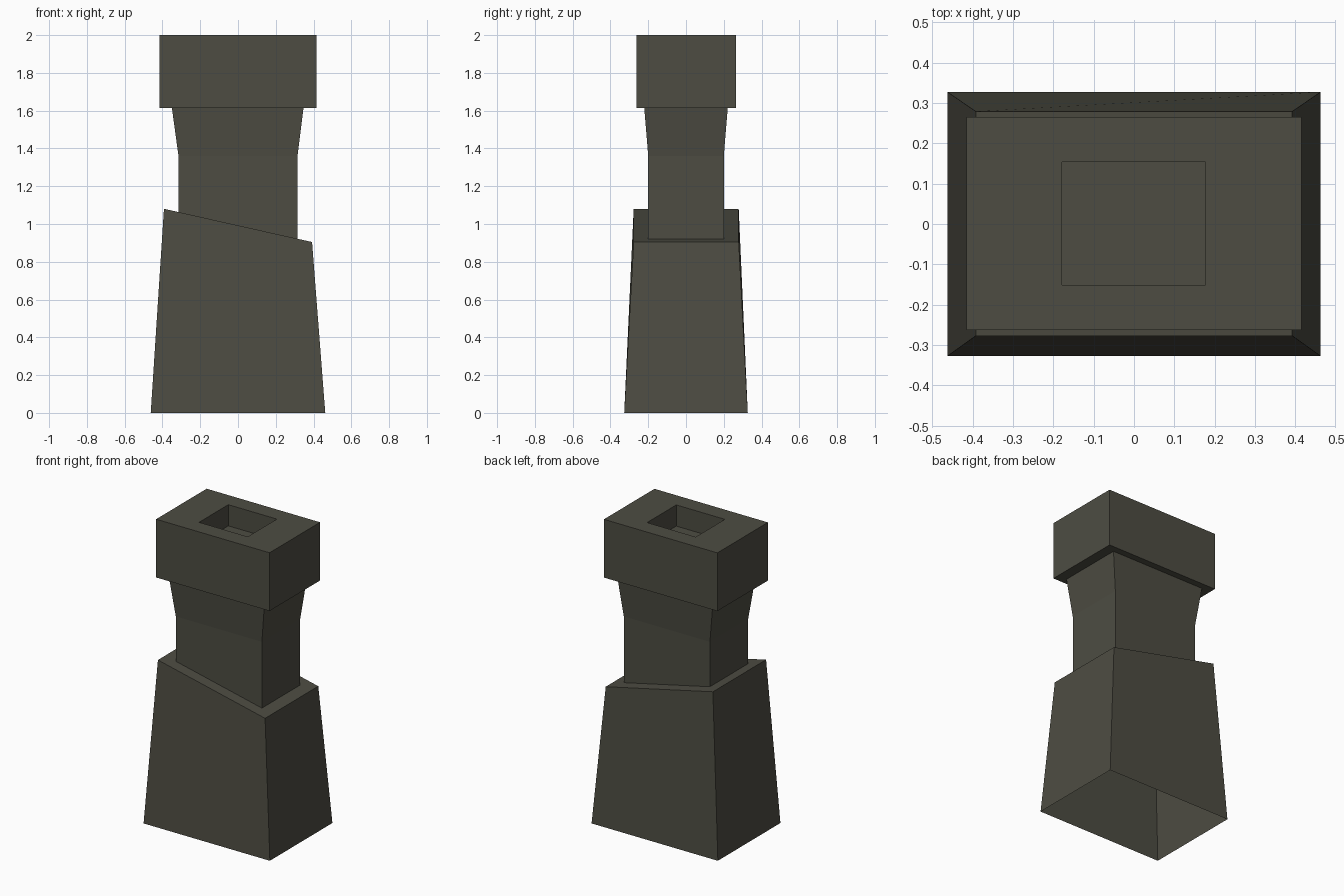
import bpy, bmesh

if "Cube" in bpy.data.objects:
    bpy.data.objects.remove(bpy.data.objects["Cube"])

stone = bpy.data.materials.new("dark olive grey")
stone.diffuse_color = (0.075, 0.073, 0.055, 1)
stone.use_nodes = True
stone.node_tree.nodes["Principled BSDF"].inputs["Base Color"].default_value = stone.diffuse_color


def slant(x):
    # height of the sloping ledge on top of the base
    return 0.9925 - 0.2244 * x


def loft(name, rings, cap_end=False):
    """Rectangular rings (x0, x1, y0, y1, z) joined by flat walls; z may be a function of x."""
    bm = bmesh.new()
    loops = []
    for x0, x1, y0, y1, z in rings:
        corners = [(x0, y0), (x1, y0), (x1, y1), (x0, y1)]
        loops.append([bm.verts.new((x, y, z(x) if callable(z) else z)) for x, y in corners])
    for a, b in zip(loops, loops[1:]):
        for i in range(4):
            j = (i + 1) % 4
            bm.faces.new((a[i], a[j], b[j], b[i]))
    if cap_end:
        bm.faces.new(loops[-1])
    mesh = bpy.data.meshes.new(name)
    bm.to_mesh(mesh)
    bm.free()
    mesh.materials.append(stone)
    obj = bpy.data.objects.new(name, mesh)
    bpy.context.collection.objects.link(obj)
    return obj


# Tapered base, open underneath, with a sloping ledge running in to the neck
loft("base", [
    (-0.462, 0.462, -0.327, 0.327, 0),
    (-0.392, 0.392, -0.277, 0.279, slant),
    (-0.315, 0.315, -0.20, 0.20, slant),
])

# Neck, straight then flaring towards the head
loft("neck", [
    (-0.315, 0.315, -0.20, 0.20, slant),
    (-0.315, 0.315, -0.20, 0.20, 1.36),
    (-0.35, 0.347, -0.221, 0.221, 1.615),
])

# Block head: underside, walls, top rim and the recessed socket
loft("head", [
    (-0.35, 0.347, -0.221, 0.221, 1.615),
    (-0.415, 0.415, -0.263, 0.265, 1.615),
    (-0.415, 0.415, -0.263, 0.265, 2.0),
    (-0.179, 0.177, -0.151, 0.154, 2.0),
    (-0.179, 0.177, -0.151, 0.154, 1.86),
], cap_end=True)
